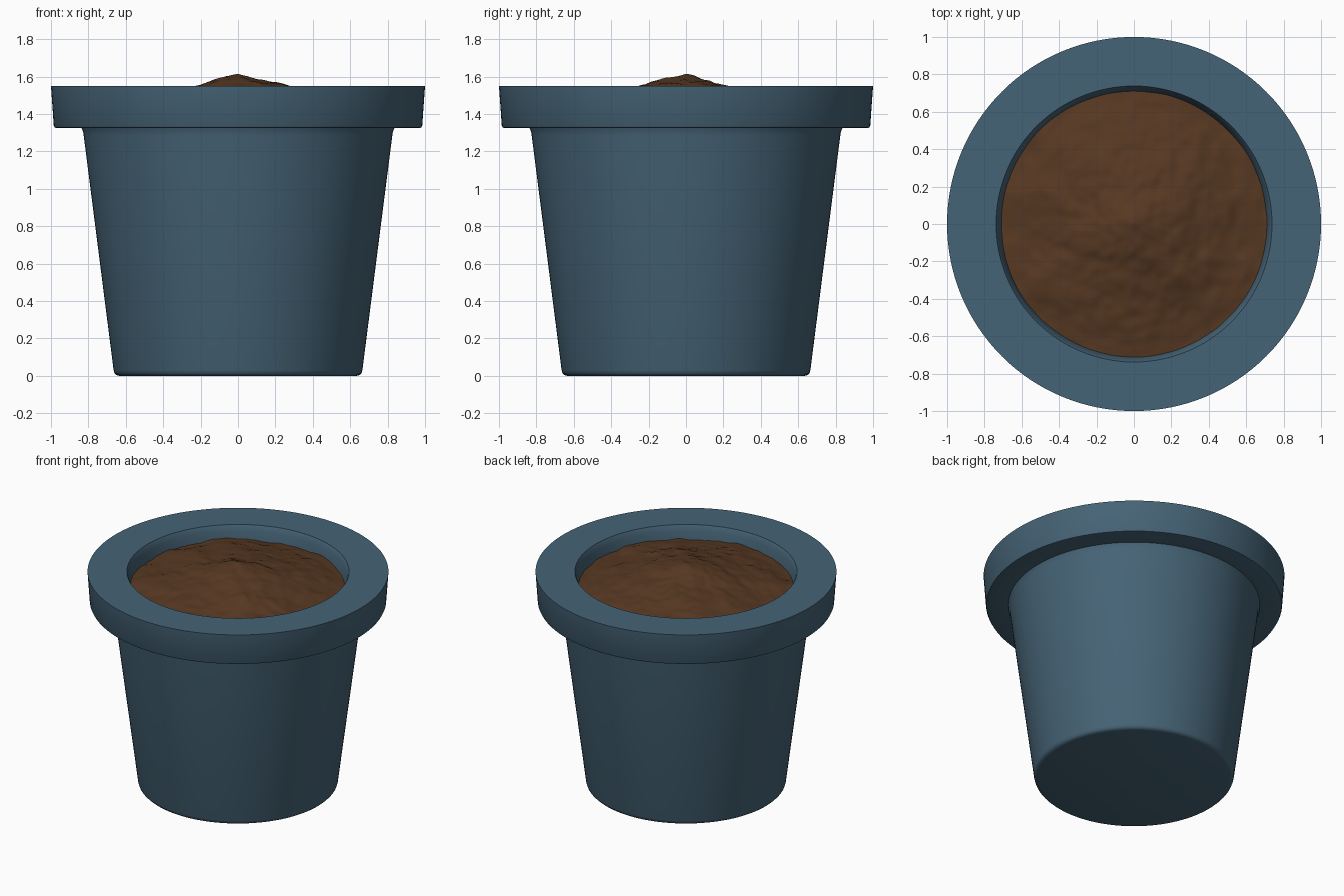
import bpy, math
from mathutils import Vector, noise

if "Cube" in bpy.data.objects:
    bpy.data.objects.remove(bpy.data.objects["Cube"])


def material(name, color):
    m = bpy.data.materials.new(name)
    m.diffuse_color = (*color, 1)
    m.use_nodes = True
    m.node_tree.nodes["Principled BSDF"].inputs["Base Color"].default_value = m.diffuse_color
    return m


def lathe(name, rings, height, segs, mat, angle):
    """Spin (radius, z) rings about z; radius 0 makes a pole."""
    verts, faces, loops = [], [], []
    for r, z in rings:
        start = len(verts)
        n = segs if r > 0 else 1
        for i in range(n):
            a = 2 * math.pi * i / segs
            x, y = r * math.cos(a), r * math.sin(a)
            verts.append((x, y, z + height(x, y)))
        loops.append([start + i % n for i in range(segs)])
    for a, b in zip(loops, loops[1:]):
        for i in range(segs):
            j = (i + 1) % segs
            quad = [a[i], a[j], b[j], b[i]]
            faces.append(list(dict.fromkeys(quad)))
    me = bpy.data.meshes.new(name)
    me.from_pydata(verts, [], faces)
    me.materials.append(mat)
    ob = bpy.data.objects.new(name, me)
    bpy.context.collection.objects.link(ob)
    bpy.ops.object.select_all(action='DESELECT')
    ob.select_set(True)
    bpy.context.view_layer.objects.active = ob
    bpy.ops.object.shade_smooth_by_angle(angle=math.radians(angle))
    return ob


blue = material("blue_glaze", (0.06, 0.125, 0.18))
brown = material("soil_brown", (0.095, 0.04, 0.016))

# Pot: base, tapered wall, overhanging rim, inner cavity
pot_profile = [
    (0, 0), (0.635, 0), (0.65, 0.004), (0.66, 0.014), (0.665, 0.03),
    (0.825, 1.285), (0.828, 1.305), (0.836, 1.325),
    (0.97, 1.325), (0.98, 1.328), (0.985, 1.338), (1.0, 1.55),
    (0.738, 1.55), (0.73, 1.535), (0.722, 1.51), (0.714, 1.47), (0.705, 1.42),
    (0.57, 0.12), (0.55, 0.1), (0, 0.1),
]
lathe("pot", pot_profile, lambda x, y: 0, 128, blue, 35)


# Soil: lumpy low mound touching the inner wall
def lumps(x, y):
    p = Vector((x, y, 0.37))
    fade = 0.5 + 0.5 * min(1, math.hypot(x, y) / 0.15)
    return fade * (0.016 * noise.noise(p * 4) + 0.012 * noise.noise(p * 9)
                   + 0.007 * noise.noise(p * 19))


N = 45
soil = [(0.712 * k / N, 1.45 + 0.165 * (1 - k / N) ** 1.15) for k in range(N + 1)]
lathe("soil", soil[::-1], lumps, 144, brown, 60)
